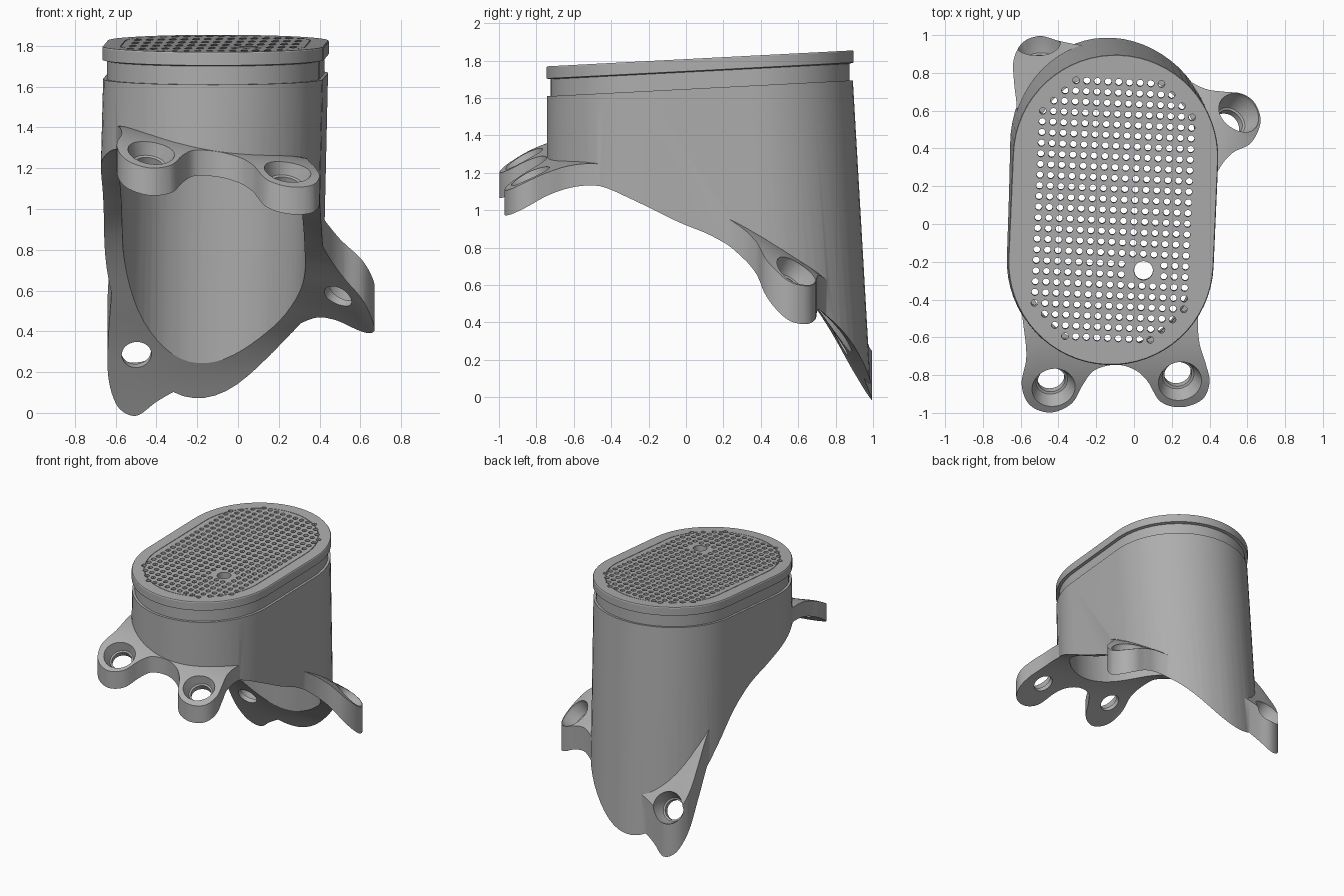
import bpy, bmesh, math
from mathutils import Vector, Matrix

cube = bpy.data.objects.get("Cube")
if cube:
    bpy.data.objects.remove(cube, do_unlink=True)

grey = bpy.data.materials.new("plain grey")
grey.use_nodes = True
grey.diffuse_color = (0.42, 0.42, 0.42, 1)
grey.node_tree.nodes["Principled BSDF"].inputs["Base Color"].default_value = grey.diffuse_color

CENTRE = Vector((-0.11, 0.075))
TURN = Matrix.Rotation(math.radians(-2.5), 2)
HALF_WIDTH, HALF_LENGTH, SLOPE = 0.54, 0.818, 0.052


def make_object(name, bm):
    bmesh.ops.recalc_face_normals(bm, faces=bm.faces)
    mesh = bpy.data.meshes.new(name)
    bm.to_mesh(mesh)
    bm.free()
    mesh.materials.append(grey)
    obj = bpy.data.objects.new(name, mesh)
    bpy.context.collection.objects.link(obj)
    return obj


def loft(name, rings):
    """Closed solid through rings with equal point counts."""
    bm = bmesh.new()
    loops = [[bm.verts.new(p) for p in ring] for ring in rings]
    for a, b in zip(loops, loops[1:]):
        for i in range(len(a)):
            j = (i + 1) % len(a)
            bm.faces.new((a[i], a[j], b[j], b[i]))
    bm.faces.new(loops[0])
    bm.faces.new(loops[-1])
    return make_object(name, bm)


def stadium(inset, z, slope=SLOPE, shift=(0, 0), stretch=0, steps=32):
    """Rounded-end outline, at a height that rises along y."""
    radius = HALF_WIDTH - inset
    straight = HALF_LENGTH - HALF_WIDTH + stretch
    ring = []
    for end in (1, -1):
        for k in range(steps + 1):
            a = math.pi * k / steps + (0 if end > 0 else math.pi)
            flat = Vector((radius * math.cos(a), radius * math.sin(a) + end * straight))
            p = TURN @ flat + CENTRE + Vector(shift)
            ring.append((p.x, p.y, z + slope * (p.y - CENTRE.y)))
    return ring


def combine(target, tool, operation):
    """Apply a boolean and discard the tool."""
    tool.hide_render = True
    mod = target.modifiers.new("shape", "BOOLEAN")
    mod.operation, mod.solver, mod.object = operation, "MANIFOLD", tool
    bpy.context.view_layer.objects.active = target
    bpy.ops.object.modifier_apply(modifier=mod.name)
    bpy.data.objects.remove(tool, do_unlink=True)


def smooth_curve(points, closed, steps=6):
    """Catmull-Rom curve through 2D points."""
    pts = [Vector(p) for p in points]
    n = len(pts)
    out = []
    for i in range(n if closed else n - 1):
        pick = lambda k: pts[k % n] if closed else pts[max(0, min(n - 1, k))]
        a, b, c, d = (pick(i + k) for k in (-1, 0, 1, 2))
        for s in range(steps):
            t = s / steps
            out.append(0.5 * (2 * b + (c - a) * t + (2 * a - 5 * b + 4 * c - d) * t * t
                              + (3 * b - a - 3 * c + d) * t ** 3))
    return out if closed else out + [pts[-1]]


def lookup(curve, y):
    for a, b in zip(curve, curve[1:]):
        if y <= b.x:
            return a.y + (b.y - a.y) * (y - a.x) / (b.x - a.x)
    return curve[-1].y


# Curved seating surface under the part
spine = smooth_curve([(-1.2, 0.9), (-0.97, 1.03), (-0.74, 1.16), (-0.5, 1.21), (-0.3, 1.16),
                      (-0.05, 1.05), (0.15, 0.97), (0.35, 0.84), (0.52, 0.68), (0.7, 0.48),
                      (0.85, 0.3), (0.99, 0.08), (1.2, -0.35)], False)
tilt = smooth_curve([(-1.2, -0.15), (-0.6, -0.17), (0.3, -0.2), (0.7, 0), (0.95, 0.2), (1.2, 0.2)], False)


def seat(x, y):
    side = max(0, abs(x + 0.1) - 0.45)
    return Vector((x, y, lookup(spine, y) + lookup(tilt, y) * (x + 0.1) - 1.5 * side ** 2))


def seat_normal(x, y, e=0.03):
    return (seat(x + e, y) - seat(x - e, y)).cross(seat(x, y + e) - seat(x, y - e)).normalized()


def flange_top(x, y):
    thick = 0.115 + 0.03 * max(0, min(1, (y - 0.1) * 2))
    return seat(x, y) + thick * seat_normal(x, y)


def slab(name, bottom, top, nx=36, ny=70):
    """Closed solid between two surfaces over a grid."""
    bm = bmesh.new()
    sheets = [[[bm.verts.new(f(-0.85 + 1.7 * i / nx, -1.15 + 2.3 * j / ny)) for j in range(ny + 1)]
               for i in range(nx + 1)] for f in (bottom, top)]
    for s in sheets:
        for i in range(nx):
            for j in range(ny):
                bm.faces.new((s[i][j], s[i + 1][j], s[i + 1][j + 1], s[i][j + 1]))
    border = ([(i, 0) for i in range(nx)] + [(nx, j) for j in range(ny)]
              + [(i, ny) for i in range(nx, 0, -1)] + [(0, j) for j in range(ny, 0, -1)])
    low, high = sheets
    for (i, j), (k, m) in zip(border, border[1:] + border[:1]):
        bm.faces.new((low[i][j], low[k][m], high[k][m], high[i][j]))
    return make_object(name, bm)


# Hollow body that leans slightly towards the back
body = loft("body", [stadium(0, -0.2, 0, (-0.045, 0.055), 0.055), stadium(0, 1.652)])

# Mounting flange with four lobes
outline = smooth_curve([
    (-0.63, -0.2), (-0.59, -0.5), (-0.57, -0.7), (-0.595, -0.85), (-0.55, -0.96), (-0.44, -0.998),
    (-0.33, -0.95), (-0.27, -0.85), (-0.21, -0.775), (-0.1, -0.745), (0, -0.77), (0.07, -0.83),
    (0.14, -0.94), (0.25, -0.97), (0.36, -0.93), (0.4, -0.84), (0.38, -0.74), (0.345, -0.62),
    (0.34, -0.45), (0.37, -0.1), (0.4, 0.16), (0.45, 0.29), (0.52, 0.375), (0.62, 0.43),
    (0.67, 0.54), (0.64, 0.64), (0.57, 0.69), (0.48, 0.7), (0.38, 0.715), (0.27, 0.77),
    (0.05, 0.9), (-0.15, 0.93), (-0.3, 0.95), (-0.4, 0.97), (-0.5, 0.995), (-0.59, 0.96),
    (-0.637, 0.87), (-0.635, 0.75), (-0.62, 0.6), (-0.63, 0.4)], True)
flange = slab("flange", lambda x, y: seat(x, y) - Vector((0, 0, 0.3)), flange_top)
combine(flange, loft("outline", [[(p.x, p.y, z) for p in outline] for z in (-2, 3)]), "INTERSECT")
combine(body, flange, "UNION")
combine(body, slab("seating", lambda x, y: Vector((x, y, -2)), seat), "DIFFERENCE")
combine(body, loft("bore", [stadium(0.09, -0.3, 0, (-0.045, 0.055), 0.055), stadium(0.09, 1.8)]),
        "DIFFERENCE")


def disc(centre, axis, radius, sides=40):
    turn = axis.to_track_quat("Z", "Y")
    angles = [2 * math.pi * k / sides for k in range(sides)]
    return [centre + turn @ Vector((radius * math.cos(a), radius * math.sin(a), 0)) for a in angles]


# Countersunk screw hole in each lobe
for x, y in ((-0.43, -0.85), (0.24, -0.82), (0.53, 0.56), (-0.5, 0.86)):
    axis = seat_normal(x, y)
    top = flange_top(x, y)
    foot = top - axis * (top - seat(x, y)).length
    x_fix = Vector((x, y, top.z)) - top
    top, foot = (p + axis.cross(x_fix).cross(axis) for p in (top, foot))
    steps = ((-0.1, 0.073), (0.035, 0.073), (0.04, 0.085), (0.115, 0.116), (0.24, 0.122))
    combine(body, loft("screw_hole", [disc(foot + axis * d, axis, r) for d, r in steps]), "DIFFERENCE")

# Cap with neck groove and rim
cap = loft("cap", [stadium(0.018, 1.652), stadium(0.018, 1.742), stadium(-0.004, 1.747),
                   stadium(-0.004, 1.806), stadium(0, 1.812)])
combine(cap, loft("recess", [stadium(0.09, 1.6), stadium(0.09, 1.742)]), "DIFFERENCE")
seam = loft("seam", [stadium(0.085, 1.806), stadium(0.085, 1.85)])
combine(seam, loft("seam_core", [stadium(0.089, 1.7), stadium(0.089, 1.9)]), "DIFFERENCE")
combine(cap, seam, "DIFFERENCE")

# Grid of small perforations around one larger port
bm = bmesh.new()
up = Vector((0, -SLOPE, 1)).normalized()
port = Vector((0.05, -0.245))


def drill(p, radius, sides):
    middle = Vector((p.x, p.y, 1.78 + SLOPE * (p.y - CENTRE.y)))
    spin = up.to_track_quat("Z", "Y").to_matrix().to_4x4()
    bmesh.ops.create_cone(bm, cap_ends=True, segments=sides, radius1=radius, radius2=radius,
                          depth=0.2, matrix=Matrix.Translation(middle) @ spin)


drill(port, 0.05, 32)
for col in range(-7, 8):
    for row in range(-12, 13):
        flat = Vector((col, row)) * 0.0565
        reach = math.hypot(flat.x, max(0, abs(flat.y) - 0.285))
        p = TURN @ flat + CENTRE
        if reach < 0.46 and (p - port).length > 0.08:
            drill(p, 0.018, 12)
combine(cap, make_object("perforations", bm), "DIFFERENCE")

for obj in (body, cap):
    bpy.ops.object.select_all(action="DESELECT")
    obj.select_set(True)
    bpy.context.view_layer.objects.active = obj
    bpy.ops.object.shade_smooth_by_angle(angle=math.radians(30))
